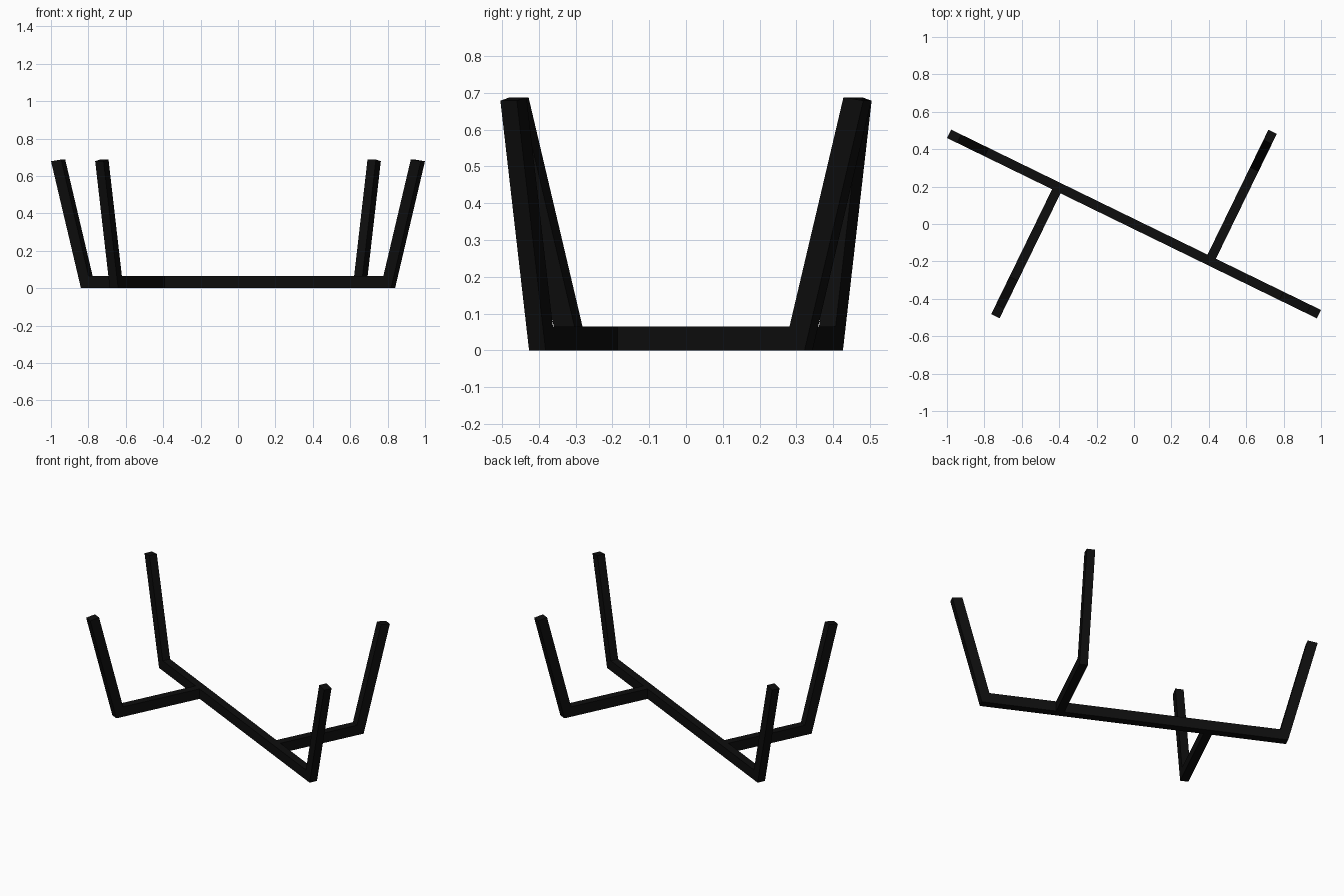
import bpy, bmesh, math
from mathutils import Matrix

if "Cube" in bpy.data.objects:
    bpy.data.objects.remove(bpy.data.objects["Cube"])

WIDTH = 0.05      # bar width
BAR_H = 0.065     # height of floor bar
THICK = 0.06      # horizontal thickness of uprights
LEAN = 0.262      # outward lean of uprights
ANGLE = math.radians(-26)
JOIN = 0.45       # where the side arms meet the main bar

black = bpy.data.materials.new("black")
black.diffuse_color = (0.004, 0.004, 0.004, 1)
black.use_nodes = True
black.node_tree.nodes["Principled BSDF"].inputs["Base Color"].default_value = black.diffuse_color


def upright(tip):
    """Side profile of a leaning upright with its bent floor corner."""
    low, high = 0.679, 0.688
    inner = tip - THICK
    return [(tip - low * LEAN, 0), (tip, low), (inner, high),
            (inner - (high - BAR_H) * LEAN, BAR_H)]


def extrude_profile(name, points, matrix):
    bm = bmesh.new()
    face = bm.faces.new([bm.verts.new((u, -WIDTH / 2, z)) for u, z in points])
    ext = bmesh.ops.extrude_face_region(bm, geom=[face])
    moved = [g for g in ext["geom"] if isinstance(g, bmesh.types.BMVert)]
    bmesh.ops.translate(bm, verts=moved, vec=(0, WIDTH, 0))
    bmesh.ops.recalc_face_normals(bm, faces=bm.faces)
    mesh = bpy.data.meshes.new(name)
    bm.to_mesh(mesh)
    bm.free()
    mesh.transform(matrix)
    mesh.materials.append(black)
    obj = bpy.data.objects.new(name, mesh)
    bpy.context.collection.objects.link(obj)


turn = Matrix.Rotation(ANGLE, 4, 'Z')

# Main bar with an upright at each end
right = upright(1.1)
left = [(-u, z) for u, z in reversed(right)]
extrude_profile("main_bar", right + left, turn)

# Two side arms, one on each side of the main bar
arm = [(WIDTH / 2, 0)] + upright(0.768) + [(WIDTH / 2, BAR_H)]
for i, name in enumerate(("back_arm", "front_arm")):
    half_turn = Matrix.Rotation(math.pi * i, 4, 'Z')
    place = Matrix.Translation((JOIN, 0, 0)) @ Matrix.Rotation(math.pi / 2, 4, 'Z')
    extrude_profile(name, arm, half_turn @ turn @ place)
